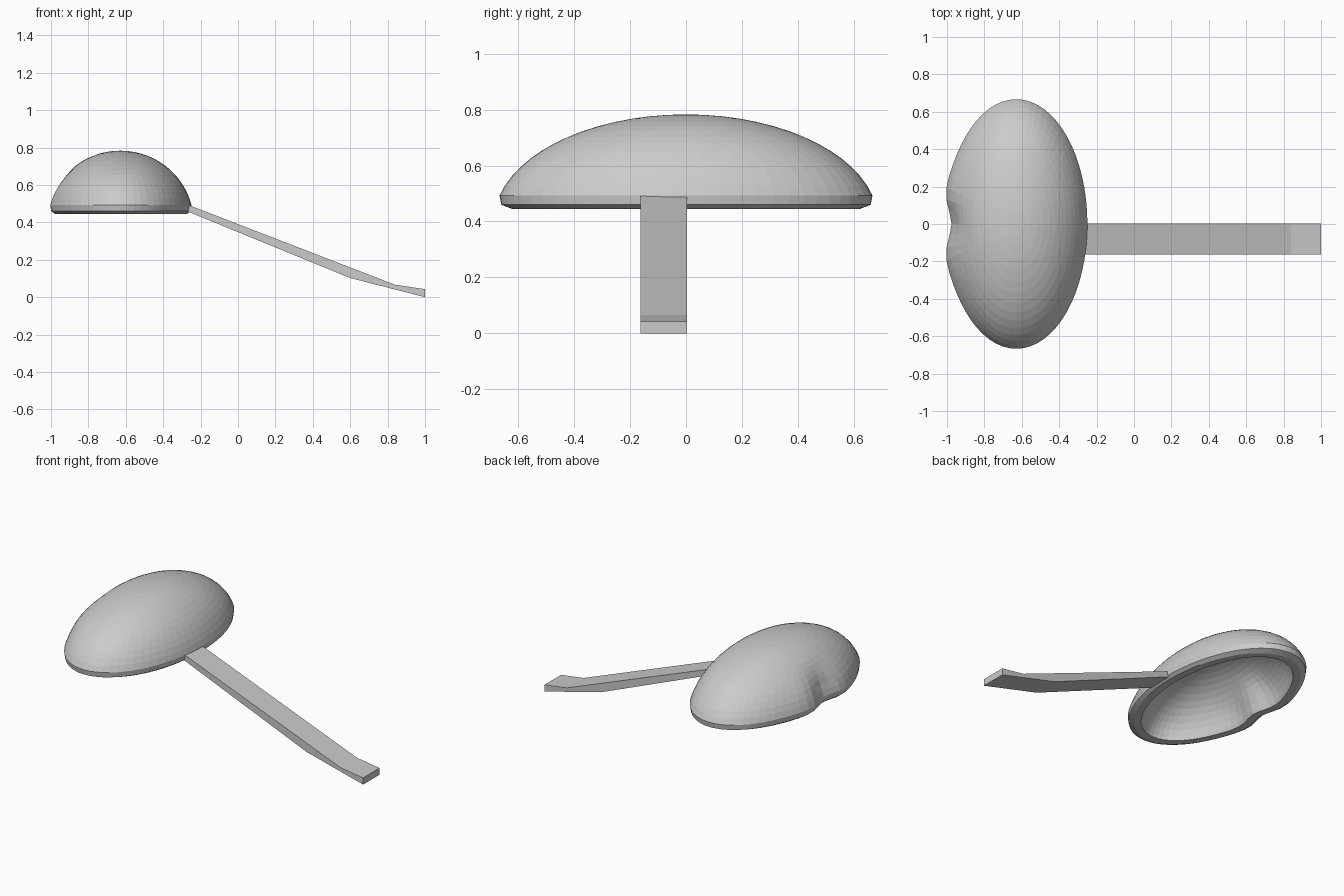
import bpy, bmesh, math

if "Cube" in bpy.data.objects:
    bpy.data.objects.remove(bpy.data.objects["Cube"])

CX, RX, RY = -0.629, 0.380, 0.667   # dome centre and rim radii
SEG = 64


def dent(x, y, z):
    """Push in the small kidney-shaped notch on the -x side."""
    side = max(0.0, min(1.0, (CX - 0.08 - x) / 0.2))
    fade = max(0.0, min(1.0, (0.70 - z) / 0.14))
    push = 0.056 * math.exp(-(y / 0.115) ** 2) - 0.022 * math.exp(-(y / 0.27) ** 2)
    return x + push * side * fade


def finish(name, bm):
    bmesh.ops.recalc_face_normals(bm, faces=bm.faces)
    mesh = bpy.data.meshes.new(name)
    bm.to_mesh(mesh)
    bm.free()
    obj = bpy.data.objects.new(name, mesh)
    bpy.context.collection.objects.link(obj)
    return obj


def arc(z_center, rz, z_start, rim, steps):
    """Cap profile as (rx, ry, z), from the rim up to just below the pole."""
    a0 = math.asin((z_start - z_center) / rz)
    out = []
    for i in range(steps):
        a = a0 + (math.pi / 2 - a0) * i / steps
        s = math.cos(a) / math.cos(a0)
        out.append((rim[0] * s, rim[1] * s, z_center + rz * math.sin(a)))
    return out


# Hollow dome: inner cap, flat rim, bevelled lip, outer cap
inner = arc(0.39, 0.335, 0.465, (0.302, 0.572), 12)
outer = arc(0.40, 0.383, 0.493, (RX, RY), 14)
lip = [(0.31, 0.578, 0.445), (0.356, 0.622, 0.445), (0.376, 0.661, 0.46)]
profile = inner[::-1] + lip + outer

bm = bmesh.new()
rings = []
for rx, ry, z in profile:
    ring = []
    for i in range(SEG):
        a = 2 * math.pi * i / SEG
        x, y = CX + rx * math.cos(a), ry * math.sin(a)
        ring.append(bm.verts.new((dent(x, y, z), y, z)))
    rings.append(ring)
for low, high in zip(rings, rings[1:]):
    for i in range(SEG):
        j = (i + 1) % SEG
        bm.faces.new((low[i], low[j], high[j], high[i]))
for ring, z in ((rings[0], 0.725), (rings[-1], 0.783)):
    pole = bm.verts.new((CX, 0, z))
    for i in range(SEG):
        bm.faces.new((ring[i], ring[(i + 1) % SEG], pole))
finish("dome_head", bm)

# Bent flat handle: side outline extruded across y
outline = [(-0.295, 0.468), (-0.255, 0.452), (0.60, 0.102), (1.0, 0.0),
           (1.0, 0.043), (0.84, 0.066), (-0.255, 0.489), (-0.295, 0.503)]
bm = bmesh.new()
face = bm.faces.new([bm.verts.new((x, -0.163, z)) for x, z in outline])
ext = bmesh.ops.extrude_face_region(bm, geom=[face])
for v in ext["geom"]:
    if isinstance(v, bmesh.types.BMVert):
        v.co.y = 0.003
finish("handle", bm)
